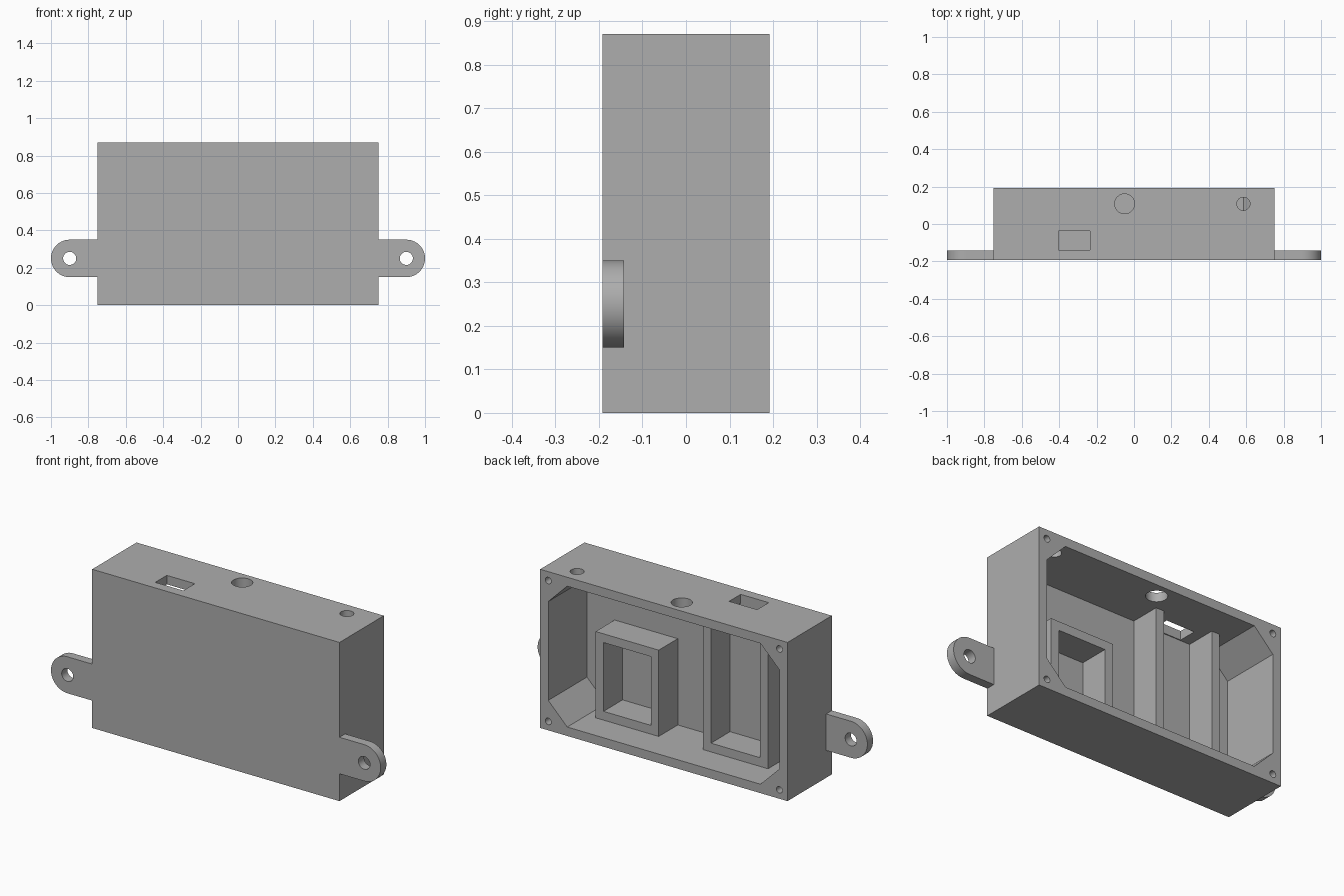
import bpy, bmesh
from math import cos, sin, pi
from mathutils import Vector

W, H, D = 0.75, 0.87, 0.192      # half width, height, half depth
WALL = 0.049
FLOOR = -D + WALL                # inner face of the front panel
CORNER = 0.115                   # size of the solid screw corners

cube = bpy.data.objects.get("Cube")
if cube:
    bpy.data.objects.remove(cube, do_unlink=True)

grey = bpy.data.materials.new("plain grey")
grey.use_nodes = True
grey.diffuse_color = (0.42, 0.42, 0.42, 1)
grey.node_tree.nodes["Principled BSDF"].inputs["Base Color"].default_value = grey.diffuse_color


def prism(name, outline, lo, hi, axis="y"):
    """Extrude an outline: (x, z) along y, or (x, y) along z."""
    def place(p, t):
        return Vector((p[0], t, p[1])) if axis == "y" else Vector((p[0], p[1], t))
    bm = bmesh.new()
    ends = [[bm.verts.new(place(p, t)) for p in outline] for t in (lo, hi)]
    for ring in ends:
        bm.faces.new(ring)
    n = len(outline)
    for i in range(n):
        j = (i + 1) % n
        bm.faces.new((ends[0][i], ends[0][j], ends[1][j], ends[1][i]))
    bmesh.ops.recalc_face_normals(bm, faces=bm.faces)
    mesh = bpy.data.meshes.new(name)
    bm.to_mesh(mesh)
    bm.free()
    mesh.materials.append(grey)
    obj = bpy.data.objects.new(name, mesh)
    bpy.context.collection.objects.link(obj)
    return obj


def rect(x0, x1, z0, z1):
    return [(x0, z0), (x1, z0), (x1, z1), (x0, z1)]


def arc(cx, cz, r, start=0, sweep=2 * pi, steps=40):
    count = steps if sweep == 2 * pi else steps + 1
    angles = [start + sweep * i / steps for i in range(count)]
    return [(cx + r * cos(a), cz + r * sin(a)) for a in angles]


def cut(obj, cutters):
    """Subtract the cutters one by one, then remove them."""
    for cutter in cutters:
        mod = obj.modifiers.new("cut", "BOOLEAN")
        mod.operation, mod.solver, mod.object = "DIFFERENCE", "EXACT", cutter
        cutter.hide_render = True
    bpy.context.view_layer.update()
    result = obj.evaluated_get(bpy.context.evaluated_depsgraph_get())
    mesh = bpy.data.meshes.new_from_object(result)
    obj.modifiers.clear()
    obj.data = mesh
    for cutter in cutters:
        bpy.data.objects.remove(cutter, do_unlink=True)


# Case shell: open at the back, with solid chamfered corners
case = prism("case_shell", rect(-W, W, 0, H), -D, D)
ix, lo, hi = W - WALL, WALL, H - WALL
cavity = [(-ix + CORNER, lo), (ix - CORNER, lo), (ix, lo + CORNER), (ix, hi - CORNER),
          (ix - CORNER, hi), (-ix + CORNER, hi), (-ix, hi - CORNER), (-ix, lo + CORNER)]
cutters = [prism("cavity", cavity, FLOOR, D + 0.1)]

# Screw holes in the four back corners
for x in (-ix, ix):
    for z in (lo, hi):
        cutters.append(prism("screw_hole", arc(x, z, 0.018, steps=24), D - 0.25, D + 0.1))

# Openings through the top wall: two round, one rectangular slot
for x, r in ((-0.05, 0.053), (0.585, 0.035)):
    cutters.append(prism("round_port", arc(x, 0.108, r), H - 0.12, H + 0.1, "z"))
cutters.append(prism("slot_port", rect(-0.405, -0.235, -0.138, -0.038), H - 0.12, H + 0.1, "z"))
cut(case, cutters)

# Component holders standing on the inside of the front panel
RIM = 0.048
for name, x0, x1, top, inner_top in (
        ("small_holder", 0.15, 0.533, 0.522, 0.522 - RIM),
        ("tall_holder", -0.513, -0.119, hi, hi + 0.1)):
    holder = prism(name, rect(x0, x1, lo, top), FLOOR, 0.022)
    cut(holder, [prism("pocket", rect(x0 + RIM, x1 - RIM, lo + RIM, inner_top),
                       FLOOR - 0.1, 0.1)])

# Rounded mounting tabs with bolt holes, one on each side
for side, name in ((1, "left_tab"), (-1, "right_tab")):
    outline = [(W, 0.15)] + arc(0.9, 0.25, 0.1, -pi / 2, pi) + [(W, 0.35)]
    tab = prism(name, [(side * x, z) for x, z in outline], -D, FLOOR)
    cut(tab, [prism("bolt_hole", arc(side * 0.9, 0.25, 0.035), -D - 0.1, FLOOR + 0.1)])

# Smooth the round walls, keep the hard edges
for obj in bpy.context.scene.objects:
    if obj.type == "MESH" and obj.data.materials and obj.data.materials[0] == grey:
        bpy.ops.object.select_all(action="DESELECT")
        obj.select_set(True)
        bpy.context.view_layer.objects.active = obj
        bpy.ops.object.shade_smooth_by_angle(angle=pi / 6)
